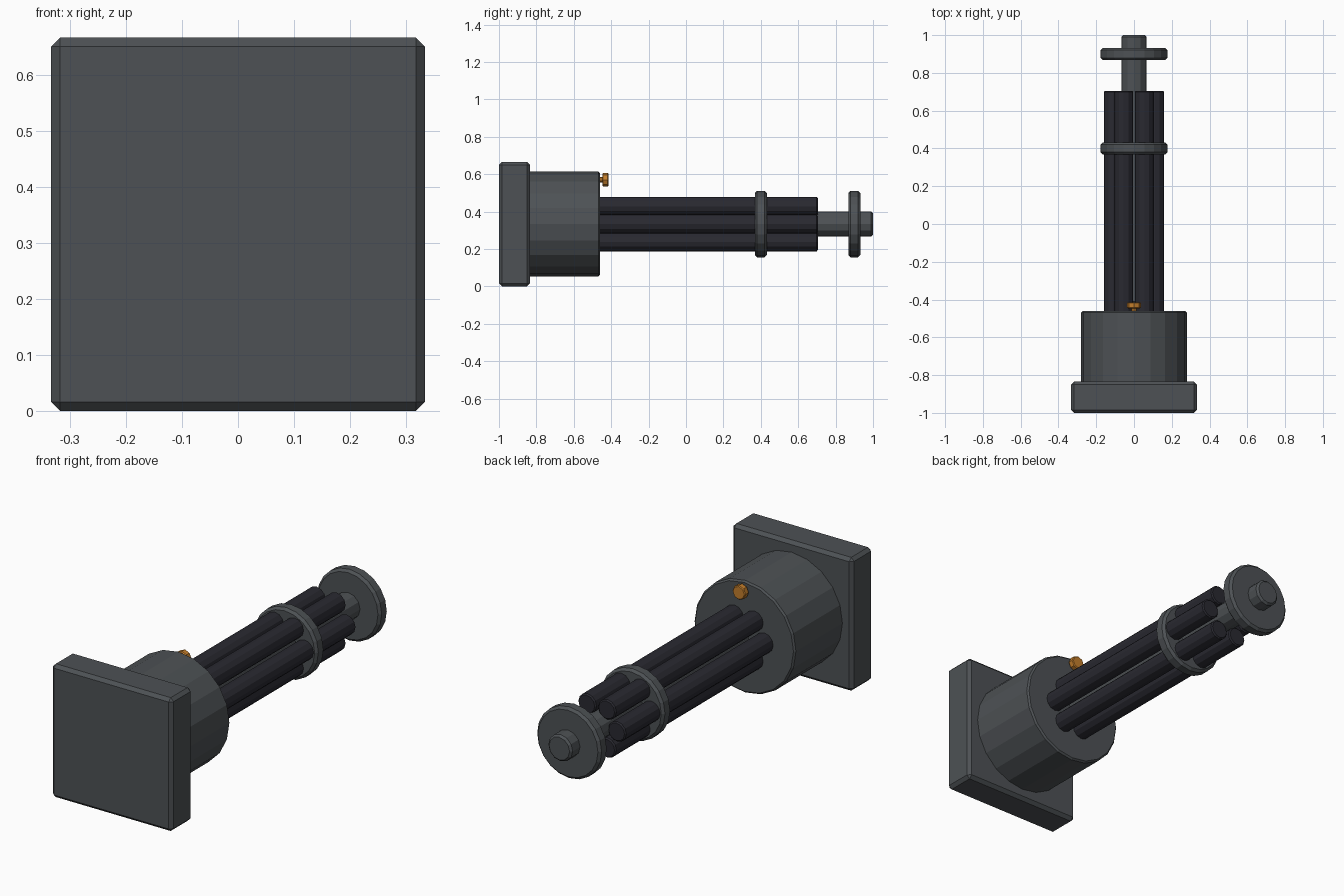
import bpy, math

if "Cube" in bpy.data.objects:
    bpy.data.objects.remove(bpy.data.objects["Cube"], do_unlink=True)

AXIS_Z = 0.333


def material(name, rgb):
    m = bpy.data.materials.new(name)
    m.use_nodes = True
    m.diffuse_color = (*rgb, 1)
    m.node_tree.nodes["Principled BSDF"].inputs["Base Color"].default_value = (*rgb, 1)
    return m


steel = material("grey steel", (0.075, 0.083, 0.09))
dark = material("dark gunmetal", (0.022, 0.022, 0.03))
orange = material("orange", (0.55, 0.21, 0.025))


def finish(name, mat, bevel):
    ob = bpy.context.object
    ob.name = name
    ob.data.materials.append(mat)
    if bevel:
        mod = ob.modifiers.new("chamfer", "BEVEL")
        mod.width = bevel
        mod.segments = 1
        mod.limit_method = "ANGLE"
        mod.angle_limit = math.radians(50)
    return ob


def rod(name, mat, radius, y0, y1, sides, x=0, z=AXIS_Z, bevel=0.0):
    """Flat-shaded cylinder lying along y."""
    bpy.ops.mesh.primitive_cylinder_add(
        vertices=sides, radius=radius, depth=y1 - y0,
        location=(x, (y0 + y1) / 2, z), rotation=(math.pi / 2, 0, 0))
    return finish(name, mat, bevel)


# Square mounting plate
bpy.ops.mesh.primitive_cube_add(size=1, location=(0, -0.9175, AXIS_Z))
bpy.context.object.scale = (0.666, 0.165, 0.666)
bpy.ops.object.transform_apply(location=False, rotation=False, scale=True)
finish("mounting_plate", steel, 0.016)

# Motor housing
rod("housing", steel, 0.28, -0.85, -0.46, 20, bevel=0.008)

# Central shaft, clamp ring and end disc
rod("shaft", steel, 0.067, -0.42, 1.0, 12, bevel=0.01)
rod("clamp_ring", steel, 0.178, 0.368, 0.432, 20, bevel=0.012)
rod("end_disc", steel, 0.178, 0.868, 0.932, 20, bevel=0.012)

# Six barrels around the shaft
for i in range(6):
    a = i * math.pi / 3
    rod(f"barrel_{i + 1}", dark, 0.05, -0.5, 0.705, 12,
        x=0.11 * math.cos(a), z=AXIS_Z + 0.11 * math.sin(a), bevel=0.006)

# Indicator button on a short stem
rod("button_stem", orange, 0.014, -0.47, -0.44, 8, z=0.57)
rod("button", orange, 0.036, -0.447, -0.415, 8, z=0.57, bevel=0.004)
